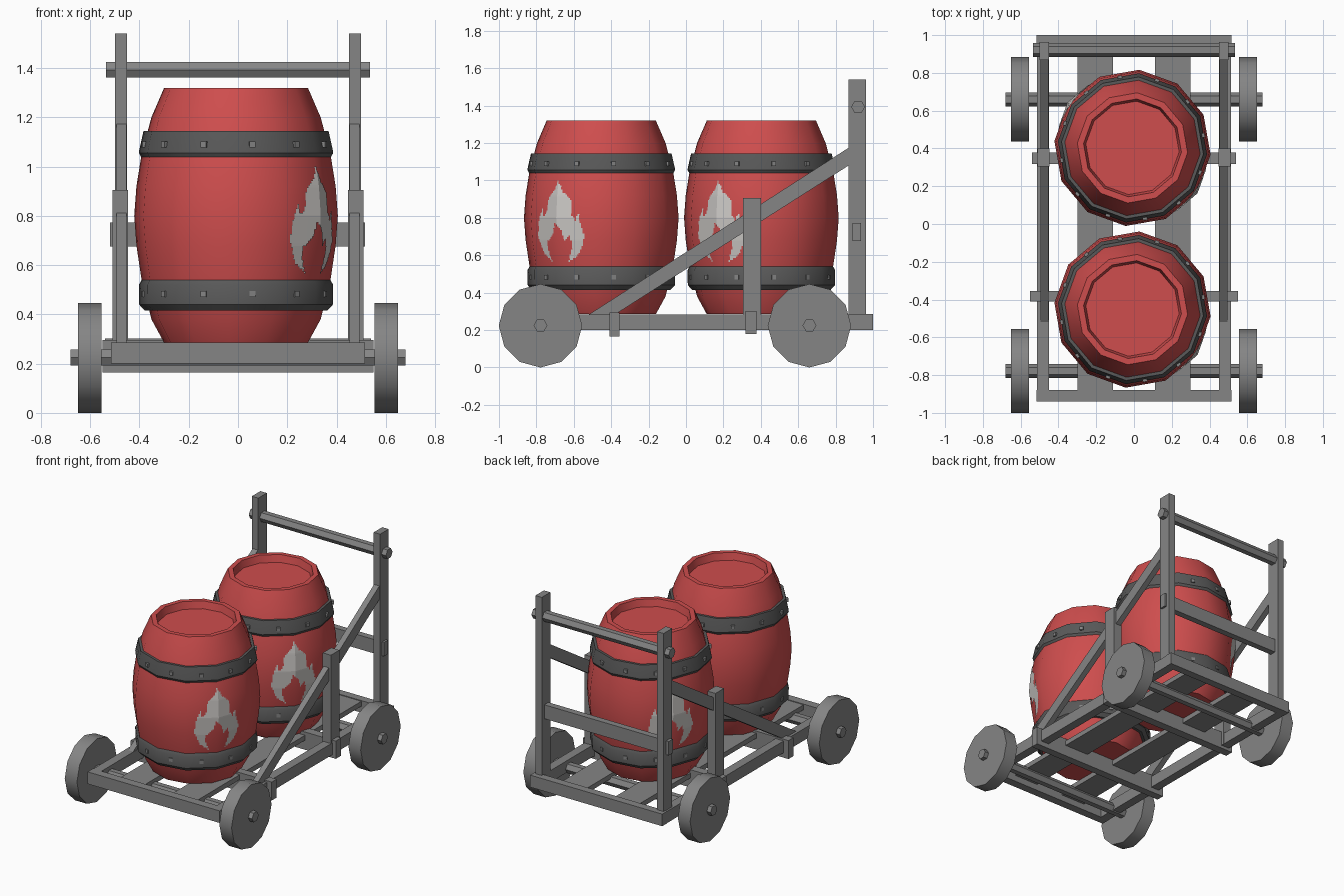
import bpy, bmesh, math
from mathutils import Vector

if "Cube" in bpy.data.objects:
    bpy.data.objects.remove(bpy.data.objects["Cube"])


def material(name, rgb):
    m = bpy.data.materials.new(name)
    m.diffuse_color = (*rgb, 1)
    m.use_nodes = True
    m.node_tree.nodes["Principled BSDF"].inputs["Base Color"].default_value = m.diffuse_color
    return m


RED = material("red_paint", (0.62, 0.075, 0.075))
GREY = material("grey_frame", (0.235, 0.235, 0.235))
DARK = material("dark_band", (0.1, 0.1, 0.1))
WHITE = material("flame_white", (0.6, 0.58, 0.56))


def finish(name, bm, mat, smooth=False):
    bmesh.ops.recalc_face_normals(bm, faces=bm.faces)
    mesh = bpy.data.meshes.new(name)
    bm.to_mesh(mesh)
    bm.free()
    mesh.materials.append(mat)
    ob = bpy.data.objects.new(name, mesh)
    bpy.context.collection.objects.link(ob)
    if smooth:
        bpy.ops.object.select_all(action='DESELECT')
        ob.select_set(True)
        bpy.context.view_layer.objects.active = ob
        bpy.ops.object.shade_smooth_by_angle(angle=math.radians(32))
    return ob


def prism(name, pts, x0, x1, mat=GREY, smooth=False):
    """Extrude a (y, z) outline from x0 to x1."""
    bm = bmesh.new()
    face = bm.faces.new([bm.verts.new((x0, y, z)) for y, z in pts])
    ext = bmesh.ops.extrude_face_region(bm, geom=[face])
    bmesh.ops.translate(bm, vec=(x1 - x0, 0, 0),
                        verts=[v for v in ext["geom"] if isinstance(v, bmesh.types.BMVert)])
    return finish(name, bm, mat, smooth)


def box(name, x, y, z):
    return prism(name, [(y[0], z[0]), (y[1], z[0]), (y[1], z[1]), (y[0], z[1])], *x)


def rod(name, x, y, z, r, n, smooth=False):
    pts = [(y + r * math.cos(2 * math.pi * i / n), z + r * math.sin(2 * math.pi * i / n))
           for i in range(n)]
    return prism(name, pts, *x, smooth=smooth)


# Frame ends, cross beams and floor planks
box("front_frame_bar", (-.515, .515), (-.94, -.88), (.2, .285))
box("rear_frame_bar", (-.515, .515), (.945, 1.0), (.2, .285))
box("front_cross_beam", (-.55, .55), (-.41, -.355), (.165, .295))
box("rear_cross_beam", (-.54, .54), (.318, .378), (.178, .303))
box("back_rest_bar", (-.52, .515), (.89, .935), (.675, .773))
rod("push_handle", (-.535, .535), .92, 1.393, .037, 6)

# Mirrored side parts
for side, s in (("left", -1), ("right", 1)):
    box(side + "_rail", (s * .45, s * .513), (-.94, 1.0), (.2, .283))
    box(side + "_floor_plank", (s * .11, s * .3), (-.9, .96), (.245, .28))
    box(side + "_rear_post", (s * .45, s * .5), (.868, .963), (.2, 1.54))
    box(side + "_middle_post", (s * .447, s * .51), (.305, .4), (.2, .905))
    prism(side + "_brace", [(.87, 1.175), (.87, 1.08), (-.40, .27), (-.54, .27)],
          s * .453, s * .494)

# Axles and wheels
for end, y in (("front", -.778), ("rear", .66)):
    rod(end + "_axle", (-.68, .68), y, .225, .037, 6)
    for side, s in (("left", -1), ("right", 1)):
        rod(f"{end}_{side}_wheel", (s * .555, s * .65), y, .223, .223, 12, True)

# Barrel profiles as (radius, height)
BODY = [(.293, .285), (.345, .38), (.385, .54), (.406, .68), (.415, .8), (.406, .92),
        (.385, 1.05), (.345, 1.2), (.293, 1.32), (.26, 1.32), (.248, 1.27)]
LOW_BAND = [(.36, .545), (.382, .545), (.396, .52), (.395, .44), (.372, .415), (.35, .415)]
TOP_BAND = [(.35, 1.145), (.377, 1.145), (.395, 1.065), (.396, 1.055), (.382, 1.03), (.36, 1.03)]
SIDES, TURN, BX = 12, math.radians(25), -.008

# Flame outline: u across, v up, both normalised
FLAME = [(-.35, 0), (-.75, .1), (-1, .3), (-.92, .5), (-.75, .66), (-.66, .55), (-.5, .62),
         (-.42, .8), (-.12, .9), (-.03, 1), (.2, .86), (.5, .76), (.52, .6), (.68, .5),
         (.78, .62), (.87, .45), (1, .33), (.9, .17), (.7, .07), (.35, 0), (.55, .2),
         (.45, .32), (.25, .26), (.15, .4), (-.1, .48), (-.2, .34), (-.5, .25), (-.5, .12)]


def lathe(name, profile, y, mat, ring=False):
    bm = bmesh.new()
    loops = []
    for r, z in profile:
        a = [TURN + 2 * math.pi * i / SIDES for i in range(SIDES)]
        loops.append([bm.verts.new((BX + r * math.cos(t), y + r * math.sin(t), z)) for t in a])
    pairs = list(zip(loops, loops[1:]))
    if ring:
        pairs.append((loops[-1], loops[0]))
    else:
        bm.faces.new(loops[0])
        bm.faces.new(loops[-1])
    for lo, hi in pairs:
        for i in range(SIDES):
            j = (i + 1) % SIDES
            bm.faces.new((lo[i], lo[j], hi[j], hi[i]))
    return finish(name, bm, mat, True)


def inside(u, v):
    hit = False
    for (u0, v0), (u1, v1) in zip(FLAME, FLAME[1:] + FLAME[:1]):
        if (v0 > v) != (v1 > v) and u < u0 + (v - v0) * (u1 - u0) / (v1 - v0):
            hit = not hit
    return hit


def on_barrel(y, a, z, lift):
    """Point just outside the twelve-sided barrel wall."""
    for (r0, z0), (r1, z1) in zip(BODY[:8], BODY[1:9]):
        if z0 <= z <= z1:
            r = r0 + (r1 - r0) * (z - z0) / (z1 - z0)
            break
    step = 2 * math.pi / SIDES
    off = (a - TURN) % step - step / 2
    r = r * math.cos(step / 2) / math.cos(off) + lift
    return Vector((BX + r * math.cos(a), y + r * math.sin(a), z))


def flame(name, y, centre):
    """Stepped-edge flame painted as a thin skin of small cells."""
    nu, nv, half = 34, 46, math.radians(22)
    bm = bmesh.new()
    grid = [[bm.verts.new(on_barrel(y, centre + half * (2 * i / nu - 1), .565 + .435 * j / nv, .005))
             for j in range(nv + 1)] for i in range(nu + 1)]
    for i in range(nu):
        for j in range(nv):
            if inside(2 * (i + .5) / nu - 1, (j + .5) / nv):
                bm.faces.new((grid[i][j], grid[i + 1][j], grid[i + 1][j + 1], grid[i][j + 1]))
    bmesh.ops.delete(bm, geom=[v for v in bm.verts if not v.link_faces], context='VERTS')
    ob = finish(name, bm, WHITE)
    # Make sure the skin faces outward
    if sum(p.normal.dot(Vector((math.cos(centre), math.sin(centre), 0))) for p in ob.data.polygons) < 0:
        ob.data.flip_normals()


def studs(name, y, z):
    """One small rivet head on each side of a band."""
    bm = bmesh.new()
    for k in range(SIDES):
        a = TURN + math.pi / SIDES + 2 * math.pi * k / SIDES
        new = bmesh.ops.create_cube(bm, size=.024)["verts"]
        for v in new:
            x, w = v.co.x + .376, v.co.y
            v.co = (BX + x * math.cos(a) - w * math.sin(a),
                    y + x * math.sin(a) + w * math.cos(a), v.co.z + z)
    finish(name, bm, GREY)


# Two barrels with bands, rivets and flames
for end, y in (("front", -.453), ("rear", .403)):
    lathe(end + "_barrel", BODY, y, RED)
    lathe(end + "_lower_band", LOW_BAND, y, DARK, True)
    lathe(end + "_upper_band", TOP_BAND, y, DARK, True)
    studs(end + "_lower_rivets", y, .482)
    studs(end + "_upper_rivets", y, 1.09)
    flame(end + "_right_flame", y, math.radians(-35))
flame("rear_left_flame", .403, math.radians(145))
